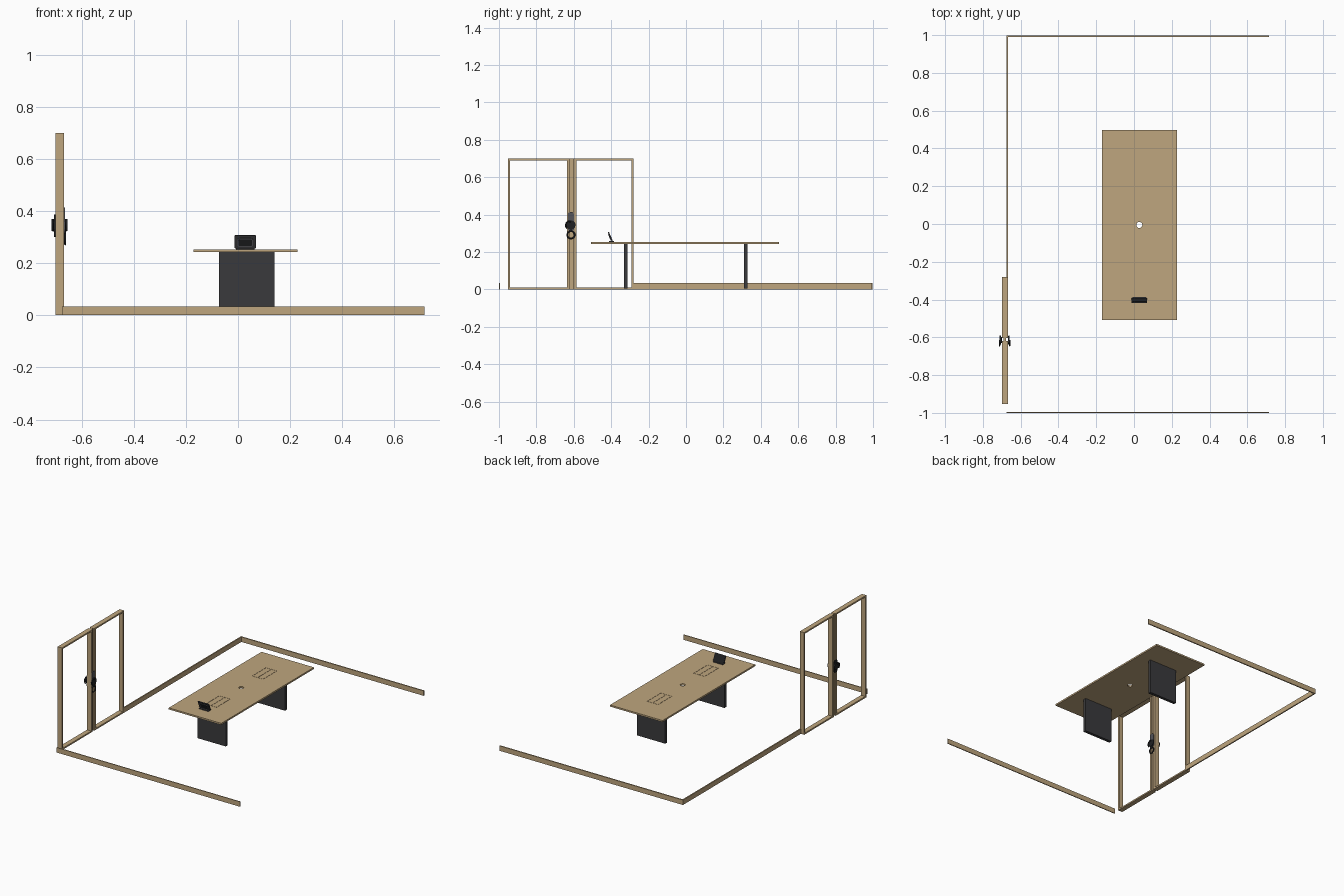
import bpy, bmesh, math
from mathutils import Matrix, Vector

if "Cube" in bpy.data.objects:
    bpy.data.objects.remove(bpy.data.objects["Cube"])


def material(name, rgb):
    m = bpy.data.materials.new(name)
    m.diffuse_color = (*rgb, 1)
    m.use_nodes = True
    m.node_tree.nodes["Principled BSDF"].inputs["Base Color"].default_value = m.diffuse_color
    return m


WOOD = material("light_wood", (0.52, 0.38, 0.21))
CHARCOAL = material("charcoal", (0.042, 0.042, 0.045))
BLACK = material("black", (0.014, 0.015, 0.017))
GREY = material("dark_grey", (0.09, 0.09, 0.10))


def finish(name, bm, mat, smooth=False):
    bmesh.ops.recalc_face_normals(bm, faces=bm.faces)
    me = bpy.data.meshes.new(name)
    bm.to_mesh(me)
    bm.free()
    ob = bpy.data.objects.new(name, me)
    bpy.context.collection.objects.link(ob)
    me.materials.append(mat)
    if smooth:
        bpy.ops.object.select_all(action='DESELECT')
        bpy.context.view_layer.objects.active = ob
        ob.select_set(True)
        bpy.ops.object.shade_smooth_by_angle()
    return ob


def add_box(bm, x, y, z):
    size = Vector((x[1] - x[0], y[1] - y[0], z[1] - z[0]))
    mid = Vector((x[0] + x[1], y[0] + y[1], z[0] + z[1])) / 2
    bmesh.ops.create_cube(bm, size=1, matrix=Matrix.Translation(mid) @ Matrix.Diagonal((*size, 1)))


def box(name, mat, *spans):
    bm = bmesh.new()
    for s in spans:
        add_box(bm, *s)
    return finish(name, bm, mat)


def rounded_plate(name, mat, w, h, t, r, matrix):
    """Rounded rectangle w by h in local XY, t thick along Z."""
    bm = bmesh.new()
    vs = []
    for i, (sx, sy) in enumerate([(1, 1), (-1, 1), (-1, -1), (1, -1)]):
        for k in range(5):
            a = math.pi / 2 * (i + k / 4)
            vs.append(bm.verts.new((sx * (w / 2 - r) + r * math.cos(a),
                                    sy * (h / 2 - r) + r * math.sin(a), -t / 2)))
    f = bm.faces.new(vs)
    ext = bmesh.ops.extrude_face_region(bm, geom=[f])
    bmesh.ops.translate(bm, vec=(0, 0, t), verts=[v for v in ext['geom'] if isinstance(v, bmesh.types.BMVert)])
    bm.transform(matrix)
    return finish(name, bm, mat, True)


def disc(name, mat, r, x0, x1, y, z):
    """Cylinder lying along X."""
    bm = bmesh.new()
    m = Matrix.Translation(((x0 + x1) / 2, y, z)) @ Matrix.Rotation(math.pi / 2, 4, 'Y')
    bmesh.ops.create_cone(bm, cap_ends=True, segments=24, radius1=r, radius2=r,
                          depth=x1 - x0, matrix=m)
    return finish(name, bm, mat, True)


def tube(name, mat, pts, r, cyclic=False):
    cu = bpy.data.curves.new(name, 'CURVE')
    cu.dimensions = '3D'
    cu.bevel_depth = r
    cu.bevel_resolution = 2
    cu.use_fill_caps = True
    sp = cu.splines.new('POLY')
    sp.points.add(len(pts) - 1)
    for p, co in zip(sp.points, pts):
        p.co = (*co, 1)
    sp.use_cyclic_u = cyclic
    ob = bpy.data.objects.new(name, cu)
    bpy.context.collection.objects.link(ob)
    cu.materials.append(mat)
    return ob


# Skirting boards on three walls
box("front_skirting", WOOD, ((-0.675, 0.715), (-1.0, -0.994), (0, 0.034)))
box("back_skirting", WOOD, ((-0.675, 0.715), (0.989, 0.997), (0, 0.034)))
box("left_skirting", WOOD, ((-0.675, -0.667), (-0.28, 0.989), (0, 0.034)))

# Door frames: two glazed openings side by side
DX = (-0.70, -0.667)
for name, y0, y1, w0, w1 in [("front_door", -0.952, -0.62, 0.011, 0.016),
                             ("back_door", -0.604, -0.28, 0.018, 0.011)]:
    box(name + "_stiles", WOOD, (DX, (y0, y0 + w0), (0, 0.70)), (DX, (y1 - w1, y1), (0, 0.70)))
    box(name + "_rails", WOOD, (DX, (y0 + w0, y1 - w1), (0, 0.01)),
        (DX, (y0 + w0, y1 - w1), (0.69, 0.70)))
box("door_meeting_strip", WOOD, ((-0.69, -0.677), (-0.62, -0.604), (0, 0.70)))

# Door lock on both sides
LY = -0.615
TURN = Matrix.Rotation(math.pi / 2, 4, 'Z') @ Matrix.Rotation(math.pi / 2, 4, 'X')
for name, x, z, h, mat in [("inner_lock_plate", -0.6655, 0.363, 0.10, GREY),
                           ("outer_lock_plate", -0.7025, 0.343, 0.085, BLACK)]:
    rounded_plate(name, mat, 0.032, h, 0.005, 0.010, Matrix.Translation((x, LY, z)) @ TURN)
for side, xs, x_tip in [("inner", -0.663, -0.658), ("outer", -0.705, -0.712)]:
    lo, hi = sorted((xs, x_tip))
    disc(side + "_rose", BLACK, 0.024, lo, hi, LY, 0.345)
    tube(side + "_lever", BLACK,
         [(x_tip, LY, 0.36), (x_tip, LY - 0.012, 0.366), (x_tip, LY - 0.026, 0.355),
          (x_tip, LY - 0.029, 0.34), (x_tip, LY - 0.022, 0.325)], 0.004)
ring = [(-0.663, LY + 0.020 * math.cos(a), 0.292 + 0.020 * math.sin(a))
        for a in [2 * math.pi * i / 24 for i in range(24)]]
tube("lock_ring", BLACK, ring, 0.004, True)
disc("lock_cylinder", BLACK, 0.009, -0.668, -0.660, LY, 0.315)

# Table top with a cable hole and two recessed hatches
CX, TOP = 0.028, 0.253
table = box("table_top", WOOD, ((-0.17, 0.228), (-0.507, 0.497), (0.242, TOP)))
hatches = [("front", -0.332, -0.182), ("back", 0.172, 0.322)]
bm = bmesh.new()
bmesh.ops.create_cone(bm, cap_ends=True, segments=32, radius1=0.016, radius2=0.016, depth=0.1,
                      matrix=Matrix.Translation((CX, -0.005, 0.25)))
for _, y0, y1 in hatches:
    add_box(bm, (CX - 0.042, CX + 0.042), (y0, y1), (TOP - 0.004, TOP + 0.02))
cutter = finish("table_cutter", bm, WOOD)
cutter.hide_render = True
mod = table.modifiers.new("cut", 'BOOLEAN')
mod.operation = 'DIFFERENCE'
mod.solver = 'EXACT'
mod.object = cutter
bpy.context.view_layer.objects.active = table
bpy.ops.object.modifier_apply(modifier=mod.name)
bpy.data.objects.remove(cutter)

# Hatch lids with narrow gaps
G = 0.0018
for name, y0, y1 in hatches:
    z = (TOP - 0.004, TOP)
    box(name + "_hatch_lids", WOOD,
        ((CX - 0.042 + G, CX - G / 2), (y0 + G, y1 - G), z),
        ((CX + G / 2, CX + 0.042 - G), (y0 + G, y1 - G), z))

# Panel legs
for name, y in [("front_leg", -0.322), ("back_leg", 0.319)]:
    box(name, CHARCOAL, ((-0.073, 0.14), (y - 0.01, y + 0.01), (0.004, 0.242)))

# Tilted desk screen, back shell toward the front
tilt = Matrix.Translation((CX, -0.405, 0.282)) @ Matrix.Rotation(0.42 + math.pi / 2, 4, 'X')
rounded_plate("screen_body", CHARCOAL, 0.083, 0.053, 0.006, 0.004, tilt)
rounded_plate("screen_back_shell", GREY, 0.060, 0.036, 0.003, 0.008,
              tilt @ Matrix.Translation((0, -0.002, 0.0042)))
rounded_plate("screen_back_panel", BLACK, 0.052, 0.028, 0.002, 0.006,
              tilt @ Matrix.Translation((0, -0.002, 0.0053)))
rounded_plate("screen_glass", BLACK, 0.077, 0.047, 0.001, 0.003,
              tilt @ Matrix.Translation((0, 0, -0.0033)))
box("screen_foot", CHARCOAL, ((CX - 0.036, CX + 0.036), (-0.412, -0.386), (TOP, 0.258)))
